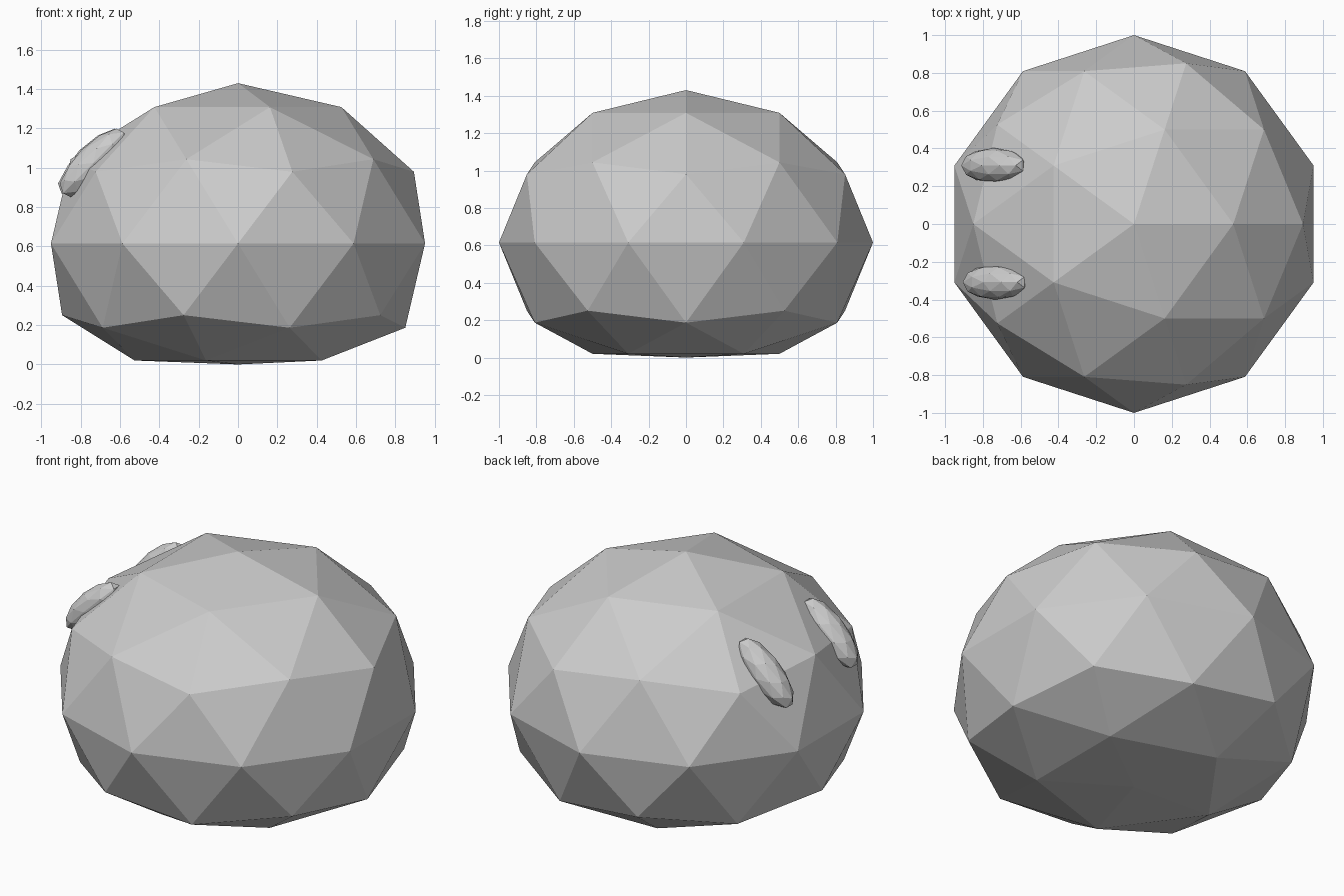
import bpy, math

if "Cube" in bpy.data.objects:
    bpy.data.objects.remove(bpy.data.objects["Cube"])

def icosphere(name, location, scale, tilt=0.0):
    bpy.ops.mesh.primitive_ico_sphere_add(subdivisions=2, radius=1, location=location,
                                          rotation=(0, tilt, 0))
    obj = bpy.context.object
    obj.name = name
    obj.scale = scale
    return obj

# Squat faceted body, its underside pressed almost flat
CENTRE_Z, HALF_HEIGHT = 0.615, 0.815
body = icosphere("body", (0, 0, 0), (1, 1, 1))
for v in body.data.vertices:
    z = v.co.z
    if z < -0.95:
        v.co.z = 0.0
    elif z < -0.8:
        v.co.z = 0.02
    else:
        v.co.z = CENTRE_Z + HALF_HEIGHT * z

# Pair of flattened eyes lying along the sloping left side
for name, x, y in (("eye_back", -0.743, 0.31), ("eye_front", -0.735, -0.308)):
    icosphere(name, (x, y, 1.025), (0.23, 0.093, 0.09), math.radians(-45))
